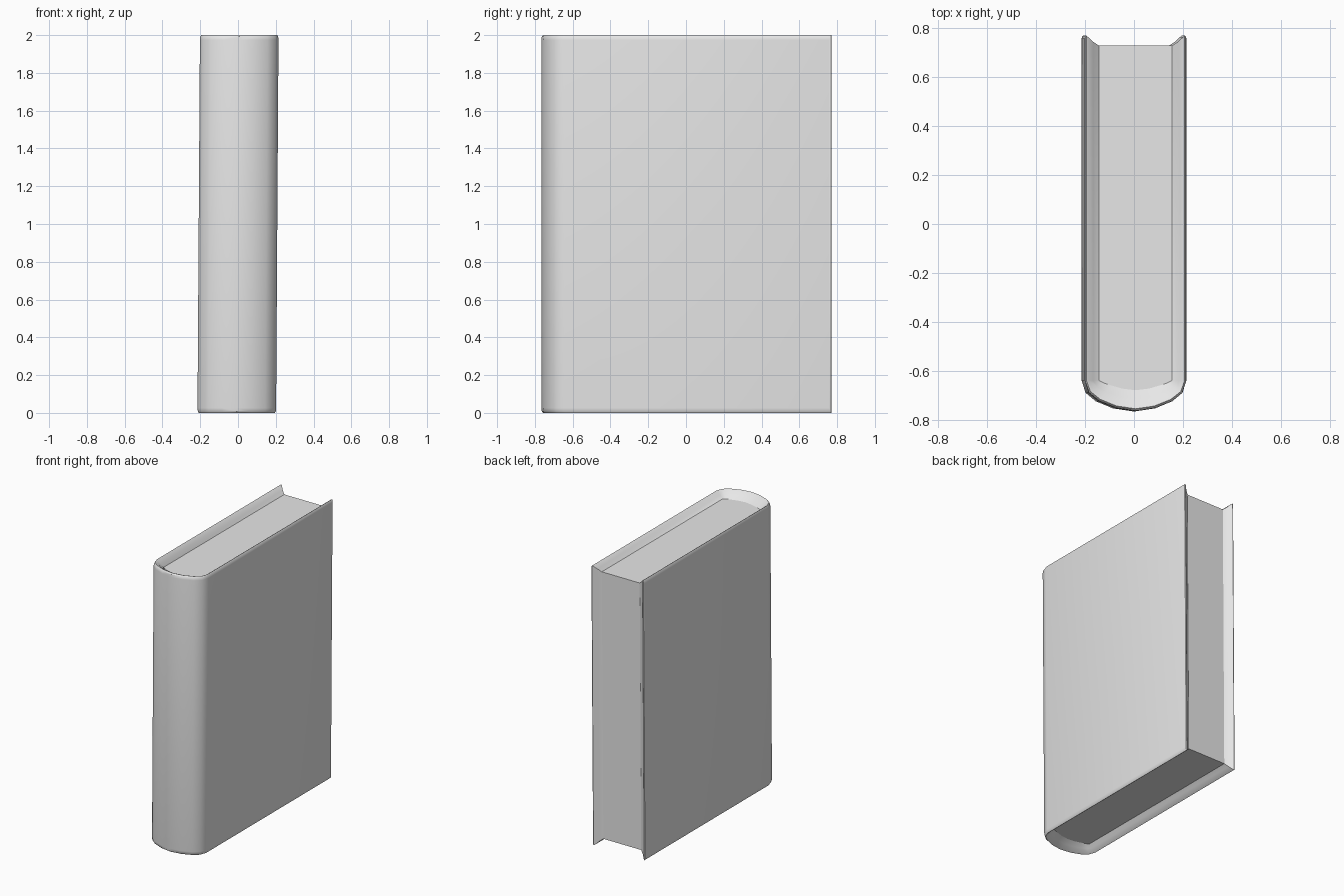
import bpy, bmesh, math

cube = bpy.data.objects.get("Cube")
if cube:
    bpy.data.objects.remove(cube, do_unlink=True)

grey = bpy.data.materials.new("plain_grey")
grey.use_nodes = True
grey.diffuse_color = (0.8, 0.8, 0.8, 1)
grey.node_tree.nodes["Principled BSDF"].inputs["Base Color"].default_value = (0.8, 0.8, 0.8, 1)

LEAN = 0.0065
HEIGHT = 2.0

# Half outlines seen from above, running from the back edge to the middle of the spine
OUTER = [(0.208, 0.76), (0.208, -0.64), (0.192, -0.69), (0.15, -0.725), (0.08, -0.754), (0, -0.766)]
INNER = [(0.15, 0.73), (0.15, -0.64), (0.13, -0.65), (0.1, -0.66), (0.055, -0.673), (0, -0.68)]

# Rounded rim: share of the way outwards, depth below the top, position of the back edge
RIM = [(0, 0.045, 0.73), (0.4, 0.025, 0.745), (0.75, 0.004, 0.764),
       (0.88, 0, 0.77), (0.97, 0.008, 0.767), (1, 0.026, 0.758)]


def outline(share, back):
    """Full U outline between the inner and outer outlines."""
    half = [(a[0] + (b[0] - a[0]) * share, a[1] + (b[1] - a[1]) * share)
            for a, b in zip(INNER, OUTER)]
    half[0] = (half[0][0], back)
    return half + [(-x, y) for x, y in reversed(half[:-1])]


def ring(bm, points, z):
    return [bm.verts.new((x + LEAN * (z - 1), y, z)) for x, y in points]


def strip(bm, first, second):
    """Join two open rows of points with faces."""
    for i in range(len(first) - 1):
        bm.faces.new((first[i], first[i + 1], second[i + 1], second[i]))


def finish(bm, name):
    bmesh.ops.recalc_face_normals(bm, faces=bm.faces)
    mesh = bpy.data.meshes.new(name)
    bm.to_mesh(mesh)
    bm.free()
    mesh.materials.append(grey)
    obj = bpy.data.objects.new(name, mesh)
    bpy.context.collection.objects.link(obj)
    bpy.ops.object.select_all(action='DESELECT')
    obj.select_set(True)
    bpy.context.view_layer.objects.active = obj
    bpy.ops.object.shade_smooth_by_angle(angle=math.radians(35))
    return obj


# Cover: spine and two boards in one shell with a rounded, sloping rim
bm = bmesh.new()
tops = [ring(bm, outline(s, b), HEIGHT - d) for s, d, b in RIM]
bottoms = [ring(bm, outline(s, b), d) for s, d, b in RIM]
for i in range(len(RIM) - 1):
    strip(bm, tops[i], tops[i + 1])
    strip(bm, bottoms[i], bottoms[i + 1])
    for end in (0, -1):
        bm.faces.new((tops[i][end], tops[i + 1][end], bottoms[i + 1][end], bottoms[i][end]))
strip(bm, tops[-1], bottoms[-1])
strip(bm, tops[0], bottoms[0])
finish(bm, "book_cover")

# Page block: solid filling between the boards
bm = bmesh.new()
share, depth, back = RIM[0]
top = ring(bm, outline(share, back), HEIGHT - depth)
bottom = ring(bm, outline(share, back), depth)
bm.faces.new(top)
bm.faces.new(bottom)
strip(bm, top + top[:1], bottom + bottom[:1])
finish(bm, "page_block")
